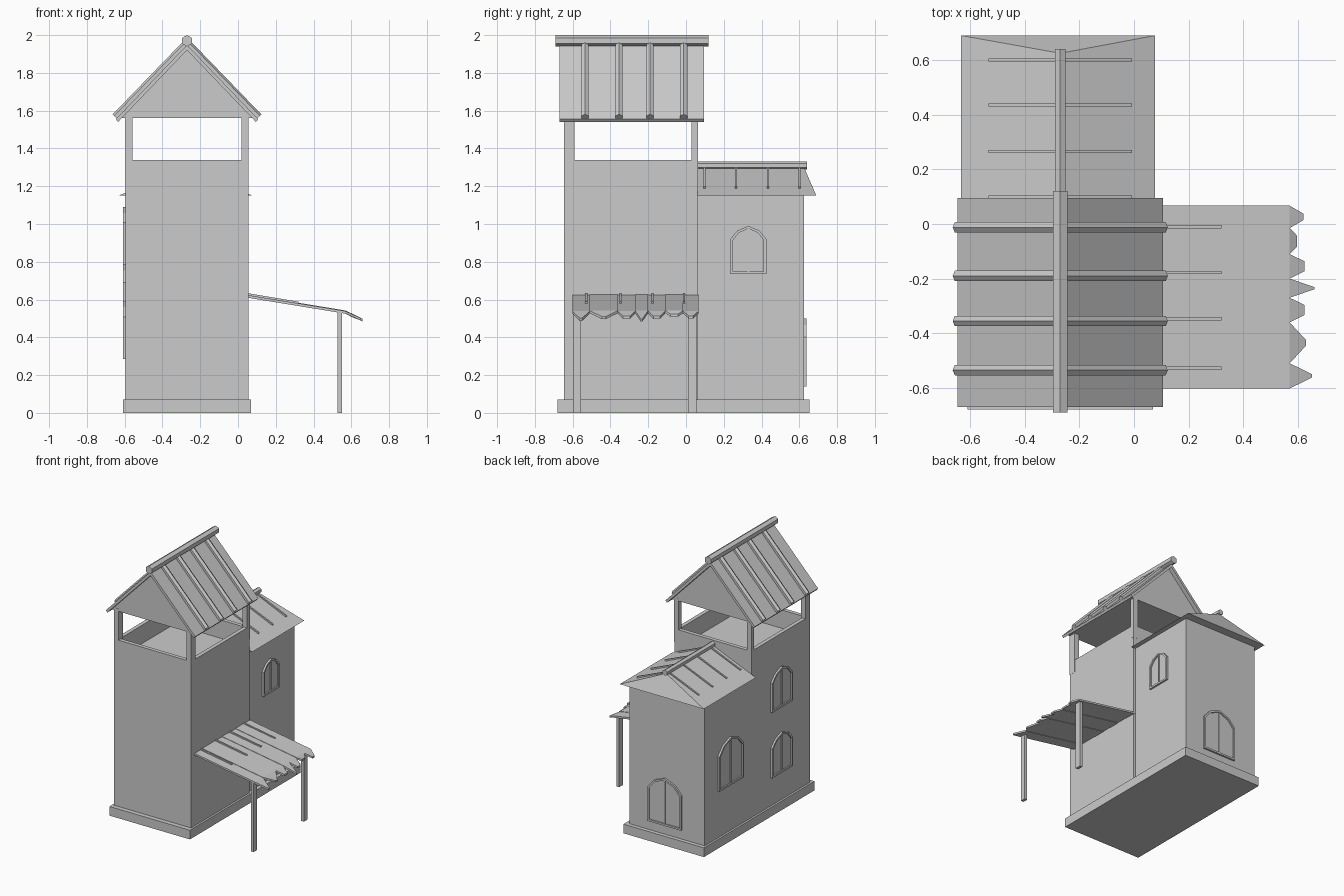
import bpy, bmesh, math
from mathutils import Vector as V

if "Cube" in bpy.data.objects:
    bpy.data.objects.remove(bpy.data.objects["Cube"])

CX = -0.27            # ridge line shared by both roofs


def finish(name, bm):
    bmesh.ops.recalc_face_normals(bm, faces=bm.faces)
    me = bpy.data.meshes.new(name)
    bm.to_mesh(me)
    bm.free()
    ob = bpy.data.objects.new(name, me)
    bpy.context.collection.objects.link(ob)
    return ob


def extrude_faces(name, polys, vec):
    """Extrude one or more joined flat polygons along vec."""
    bm = bmesh.new()
    for p in polys:
        bm.faces.new([bm.verts.new(c) for c in p])
    bmesh.ops.remove_doubles(bm, verts=bm.verts, dist=1e-5)
    r = bmesh.ops.extrude_face_region(bm, geom=bm.faces[:], use_keep_orig=True)
    moved = [g for g in r["geom"] if isinstance(g, bmesh.types.BMVert)]
    bmesh.ops.translate(bm, verts=moved, vec=vec)
    return finish(name, bm)


def box(name, x0, x1, y0, y1, z0, z1):
    return extrude_faces(name, [[(x0, y0, z0), (x1, y0, z0), (x1, y1, z0), (x0, y1, z0)]],
                         (0, 0, z1 - z0))


def beam(name, a, b, r, n=6, turn=0):
    """n-sided bar from a to b."""
    a, b = V(a), V(b)
    d = (b - a).normalized()
    u = d.cross(V((0, 0, 1))).normalized()
    w = u.cross(d)
    ring = []
    for i in range(n):
        t = math.pi / 2 + turn + i * 2 * math.pi / n
        ring.append(a + r * (math.cos(t) * u + math.sin(t) * w))
    return extrude_faces(name, [ring], b - a)


def window(name, origin, side, out, w, h):
    """Pointed arch frame, pane and centre bar on a wall."""
    o, s, n = V(origin), V(side), V(out)
    arch = [(-.5, 0), (-.5, .73), (-.31, .9), (0, 1), (.31, .9), (.5, .73), (.5, 0)]
    f = 0.014

    def pt(u, v):
        return o + s * u + V((0, 0, v))
    outer = [pt(u * w, v * h) for u, v in arch]
    inner = [pt(u * (w - 2 * f), f + v * (h - 2 * f)) for u, v in arch]
    k = len(arch)
    ring = [[outer[i], outer[(i + 1) % k], inner[(i + 1) % k], inner[i]] for i in range(k)]
    extrude_faces(name + "_frame", ring, n * 0.014)
    extrude_faces(name + "_pane", [inner], n * 0.004)
    m = 0.005
    extrude_faces(name + "_bar", [[pt(-m, f), pt(m, f), pt(m, h - f), pt(-m, h - f)]], n * 0.01)


# plinth and rear house
box("plinth", -0.61, 0.07, -0.68, 0.655, 0, 0.07)
box("rear_house", -0.595, 0.04, 0.05, 0.625, 0.07, 1.15)

# tower with a sunken lookout deck
X0, X1, Y0, Y1 = -0.595, 0.055, -0.645, 0.062
bm = bmesh.new()
rings = []
for z, t in ((0.07, 0), (1.34, 0), (1.34, 0.03), (1.2, 0.03)):
    rings.append([bm.verts.new(c) for c in ((X0 + t, Y0 + t, z), (X1 - t, Y0 + t, z),
                                            (X1 - t, Y1 - t, z), (X0 + t, Y1 - t, z))])
for a, b in zip(rings, rings[1:]):
    for i in range(4):
        j = (i + 1) % 4
        bm.faces.new((a[i], a[j], b[j], b[i]))
bm.faces.new(rings[0])
bm.faces.new(rings[-1])
finish("tower", bm)

# lookout posts
for xa, xb in ((X0 - .001, X0 + .037), (X1 - .037, X1 + .001)):
    for ya, yb in ((Y0 - .001, Y0 + .055), (Y1 - .032, Y1 + .001)):
        box("lookout_post", xa, xb, ya, yb, 1.24, 1.58)

# tower roof: gable block, slabs, battens and ridge pole
extrude_faces("tower_gable", [[(CX - .35, Y0, 1.56), (CX + .35, Y0, 1.56), (CX, Y0, 1.925)]],
              (0, Y1 - Y0, 0))
extrude_faces("tower_roof", [[(CX, -.67, 1.92), (CX + s * .365, -.67, 1.54),
                              (CX + s * .377, -.67, 1.555), (CX, -.67, 1.948)] for s in (-1, 1)],
              (0, .765, 0))
for y in (-.535, -.355, -.19, -.012):
    for s in (-1, 1):
        beam("tower_batten", (CX + s * .378, y, 1.565), (CX, y, 1.956), 0.022)
beam("tower_ridge_pole", (CX, -.69, 1.97), (CX, .12, 1.97), 0.03)

# rear roof with steep hipped back end
bm = bmesh.new()
e = [bm.verts.new(c) for c in ((-.633, .062, 1.15), (.077, .062, 1.15), (.077, .69, 1.15),
                               (-.633, .69, 1.15), (CX, .062, 1.3), (CX, .625, 1.3))]
for f in ((0, 1, 2, 3), (0, 1, 4), (1, 2, 5, 4), (2, 3, 5), (3, 0, 4, 5)):
    bm.faces.new([e[i] for i in f])
finish("rear_roof", bm)
for y in (.098, .265, .435, .6):
    for s in (-1, 1):
        beam("rear_batten", (CX + s * .26, y, 1.194), (CX, y, 1.302), 0.008, 4, math.pi / 4)
beam("rear_ridge_pole", (CX, .06, 1.31), (CX, .64, 1.31), 0.022)

# awning planks: (back edge y, front edge y, tip reach, tip half width)
planks = [(.067, -.015, .62, .012), (-.015, -.11, .597, .02), (-.11, -.2, .625, .018),
          (-.2, -.27, .66, .004), (-.27, -.36, .625, .018), (-.36, -.51, .63, .01),
          (-.51, -.602, .652, .006)]
for i, (ya, yb, tip, hw) in enumerate(planks):
    lift = 0.003 * (i % 2)
    yc = (ya + yb) / 2
    zt = .53 - (tip - .57) * .4
    top = [(.05, .613), (.57, .53)]
    quad = [(.05, ya, .61 + lift), (.05, yb, .61 + lift), (.57, yb, .525 + lift), (.57, ya, .525 + lift)]
    end = [quad[3], quad[2], (tip, yc - hw, zt - .01), (tip, yc + hw, zt - .01)]
    extrude_faces("awning_plank", [quad, end], (0, 0, .014))

# awning battens and posts
for y in (-.01, -.177, -.347, -.528):
    beam("awning_batten", (.05, y, .628), (.32, y, .583), 0.008, 4, math.pi / 4)
for y0, y1 in ((-.597, -.555), (.01, .055)):
    box("awning_post", .527, .55, y0, y1, 0, .535)

# windows
LEFT, RIGHT, BACK = (-1, 0, 0), (1, 0, 0), (0, 1, 0)
window("tower_upper_window", (X0, -.297, .785), (0, 1, 0), LEFT, .25, .305)
window("tower_lower_window", (X0, -.297, .285), (0, 1, 0), LEFT, .25, .305)
window("rear_left_window", (X0, .318, .425), (0, 1, 0), LEFT, .295, .365)
window("rear_right_window", (.04, .33, .735), (0, 1, 0), RIGHT, .19, .255)
window("back_window", (-.262, .625, .14), (1, 0, 0), BACK, .285, .36)
